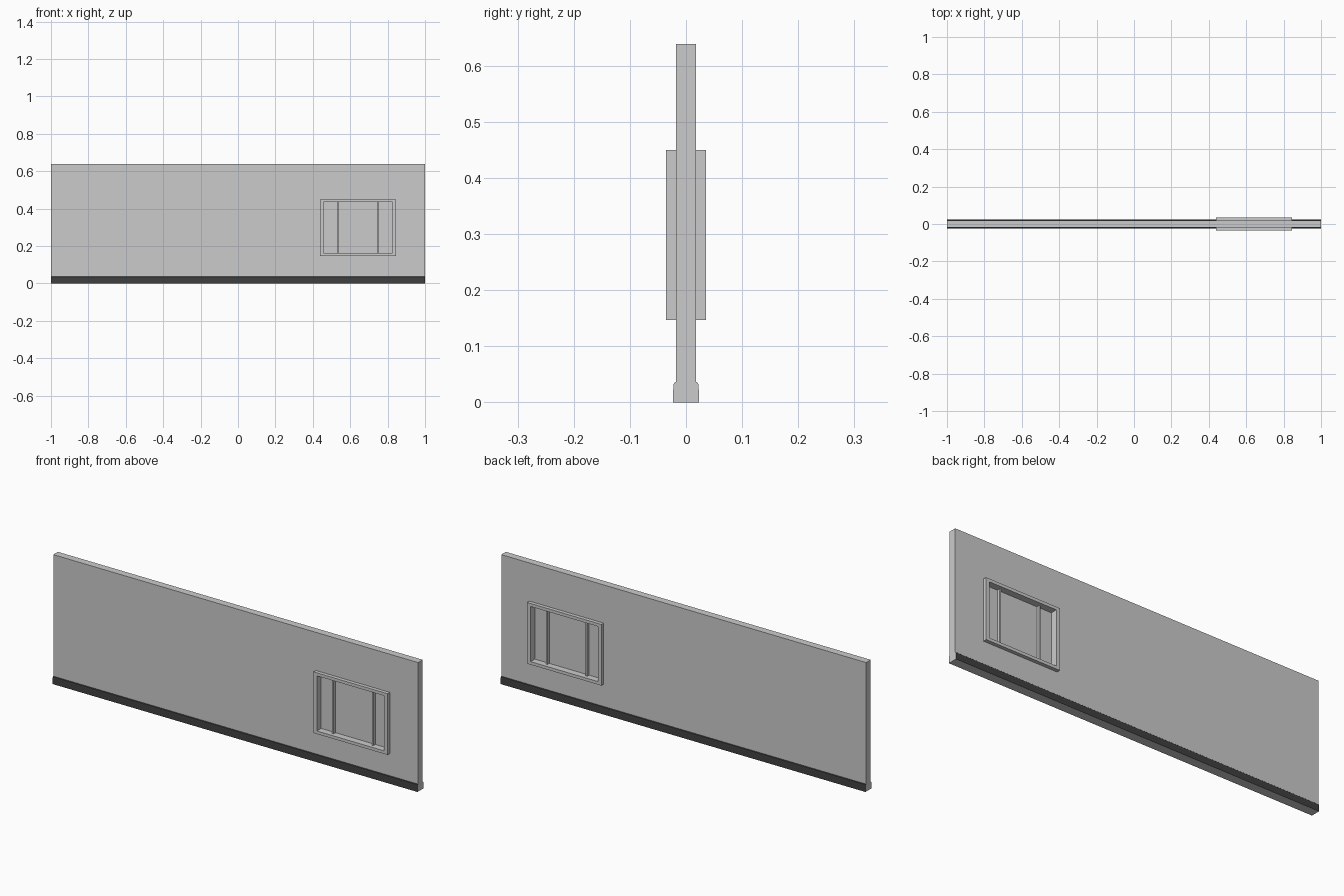
import bpy, bmesh

if "Cube" in bpy.data.objects:
    bpy.data.objects.remove(bpy.data.objects["Cube"])

WALL_Y, TOP = 0.018, 0.639
X0, X1, Z0, Z1 = 0.439, 0.845, 0.147, 0.45      # frame outside
B = 0.019                                       # frame border, sides
BZ = 0.015                                      # frame border, top and bottom


def finish(name, bm):
    bmesh.ops.recalc_face_normals(bm, faces=bm.faces)
    mesh = bpy.data.meshes.new(name)
    bm.to_mesh(mesh)
    bm.free()
    ob = bpy.data.objects.new(name, mesh)
    bpy.context.collection.objects.link(ob)
    return ob


def extrude_profile(name, pts, x0, x1):
    """Extrude a closed (y, z) profile along x."""
    bm = bmesh.new()
    f = bm.faces.new([bm.verts.new((x0, y, z)) for y, z in pts])
    r = bmesh.ops.extrude_face_region(bm, geom=[f])
    verts = [v for v in r["geom"] if isinstance(v, bmesh.types.BMVert)]
    bmesh.ops.translate(bm, verts=verts, vec=(x1 - x0, 0, 0))
    return finish(name, bm)


def box(name, x0, x1, d, z0, z1):
    """Box centred on y = 0 with half depth d."""
    return extrude_profile(name, [(-d, z0), (d, z0), (d, z1), (-d, z1)], x0, x1)


def ring(name, outer, inner, d):
    """Rectangular slab with a rectangular hole; rects are x0, x1, z0, z1."""
    bm = bmesh.new()
    loops = []
    for a, b, c, e in (outer, inner):
        for y in (-d, d):
            loops.append([bm.verts.new((x, y, z))
                          for x, z in ((a, c), (b, c), (b, e), (a, e))])
    of, ob, nf, nb = loops
    for p, q in ((of, nf), (nf, nb), (nb, ob), (ob, of)):
        for i in range(4):
            j = (i + 1) % 4
            bm.faces.new((p[i], p[j], q[j], q[i]))
    return finish(name, bm)


# Wall with window opening
opening = (X0 + B, X1 - B, Z0 + BZ, Z1 - BZ)
ring("wall", (-1, 1, 0, TOP), opening, WALL_Y)

# Window frame standing proud of the wall on both sides
ring("window_frame", (X0, X1, Z0, Z1), opening, 0.036)

# Pane and the two upright bars
box("window_pane", opening[0], opening[1], 0.003, opening[2], opening[3])
for i, x in enumerate((0.533, 0.751)):
    box(f"window_bar_{i + 1}", x - 0.004, x + 0.004, 0.018, opening[2], opening[3])

# Dark tapered baseboards on both faces, with plain ends and underside
dark = bpy.data.materials.new("dark_base")
dark.diffuse_color = (0.05, 0.05, 0.05, 1)
dark.use_nodes = True
dark.node_tree.nodes["Principled BSDF"].inputs["Base Color"].default_value = dark.diffuse_color
plain = bpy.data.materials.new("plain_grey")
plain.diffuse_color = (0.8, 0.8, 0.8, 1)
plain.use_nodes = True
plain.node_tree.nodes["Principled BSDF"].inputs["Base Color"].default_value = plain.diffuse_color
for side, s in (("front", -1), ("back", 1)):
    pts = [(s * y, z) for y, z in ((WALL_Y, 0), (0.0235, 0), (0.0225, 0.03),
                                   (0.0215, 0.034), (WALL_Y, 0.037))]
    base = extrude_profile(f"baseboard_{side}", pts, -1, 1)
    base.data.materials.append(dark)
    base.data.materials.append(plain)
    for f in base.data.polygons:
        if abs(f.normal.x) > 0.9 or f.normal.z < -0.9:
            f.material_index = 1
